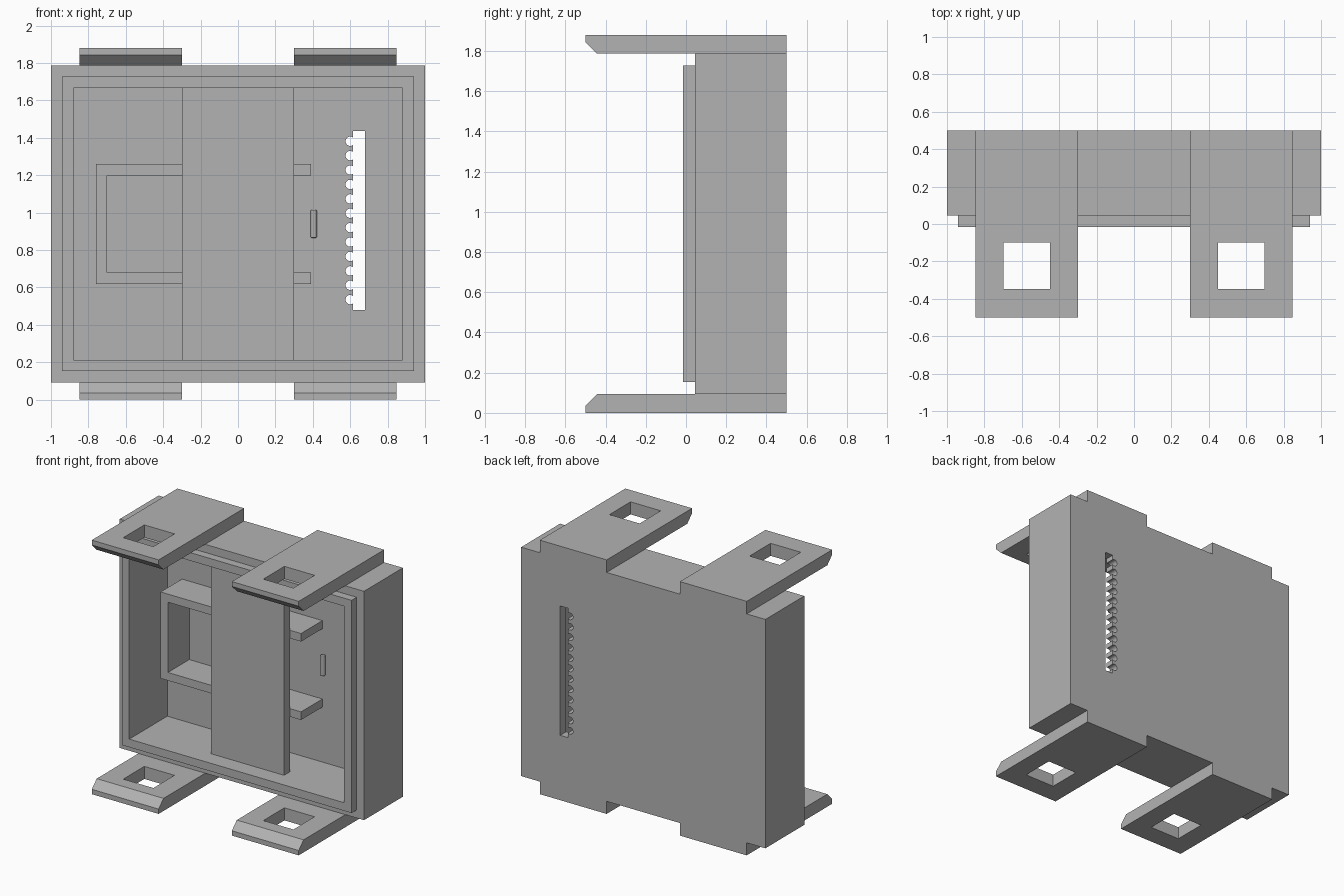
import bpy, bmesh
from mathutils import Matrix

if "Cube" in bpy.data.objects:
    bpy.data.objects.remove(bpy.data.objects["Cube"], do_unlink=True)

grey = bpy.data.materials.new("plain grey")
grey.use_nodes = True
tone = (0.45, 0.45, 0.45, 1)
grey.diffuse_color = tone
grey.node_tree.nodes["Principled BSDF"].inputs["Base Color"].default_value = tone


def finish(name, bm):
    bmesh.ops.recalc_face_normals(bm, faces=bm.faces)
    mesh = bpy.data.meshes.new(name)
    bm.to_mesh(mesh)
    bm.free()
    mesh.materials.append(grey)
    obj = bpy.data.objects.new(name, mesh)
    bpy.context.collection.objects.link(obj)
    return obj


def box(name, x, y, z):
    bm = bmesh.new()
    bmesh.ops.create_cube(bm, size=1)
    for v in bm.verts:
        v.co = [r[0] if c < 0 else r[1] for c, r in zip(v.co, (x, y, z))]
    return finish(name, bm)


def prism(name, points, axis, low, high):
    """Extrude a closed 2D profile along the given axis (0 = x, 1 = y)."""
    bm = bmesh.new()
    def place(p, t):
        co = list(p)
        co.insert(axis, t)
        return co
    face = bm.faces.new([bm.verts.new(place(p, low)) for p in points])
    moved = bmesh.ops.extrude_face_region(bm, geom=[face])["geom"]
    for v in moved:
        if isinstance(v, bmesh.types.BMVert):
            v.co[axis] = high
    return finish(name, bm)


def cylinder(name, centre, radius, depth, axis, sides=24):
    bm = bmesh.new()
    turn = Matrix.Rotation(1.570796, 4, "X") if axis == "Y" else Matrix()
    bmesh.ops.create_cone(bm, cap_ends=True, segments=sides, radius1=radius, radius2=radius,
                          depth=depth, matrix=Matrix.Translation(centre) @ turn)
    return finish(name, bm)


def combine(target, tool, operation):
    mod = target.modifiers.new("cut", "BOOLEAN")
    mod.operation, mod.solver, mod.object = operation, "EXACT", tool
    bpy.context.view_layer.objects.active = target
    bpy.ops.object.modifier_apply(modifier=mod.name)
    bpy.data.objects.remove(tool, do_unlink=True)


FLOOR = 0.43
BOTTOM, TOP = 0.093, 1.787

# Open housing with a stepped rim
housing = box("housing", (-1, 1), (0.045, 0.5), (BOTTOM, TOP))
combine(housing, box("rim", (-0.94, 0.94), (-0.015, 0.2), (0.153, 1.727)), "UNION")
combine(housing, box("cavity", (-0.88, 0.88), (-0.2, FLOOR), (0.213, 1.667)), "DIFFERENCE")

# Connector slot in the back wall with a scalloped edge
slot = box("slot", (0.615, 0.68), (0.3, 0.6), (0.48, 1.437))
for i in range(12):
    hole = cylinder("scallop", (0.6, 0.45, 0.535 + i * 0.077), 0.025, 0.28, "Y")
    combine(slot, hole, "UNION")
combine(housing, slot, "DIFFERENCE")

# Vertical cover strip across the opening
box("cover_strip", (-0.3, 0.3), (0.11, 0.18), (0.213, 1.667))

# C-shaped bracket standing on the cavity floor
prism("bracket", [(0.39, 0.62), (-0.76, 0.62), (-0.76, 1.26), (0.39, 1.26),
                  (0.39, 1.2), (-0.7, 1.2), (-0.7, 0.68), (0.39, 0.68)], 1, 0.18, FLOOR + 0.01)

# Small upright pin on the cavity floor
pin = cylinder("pin", (0.405, FLOOR - 0.015, 0.94), 0.017, 0.15, "Z", 16)
bevel = pin.modifiers.new("rounded_ends", "BEVEL")
bevel.width, bevel.segments, bevel.limit_method = 0.006, 2, "ANGLE"

# Four mounting tabs with chamfered tips and square holes
for side, sx in (("left", 1), ("right", -1)):
    for level, outer, inner, tip in (("lower", 0, BOTTOM, 0.036), ("upper", 1.88, TOP, 1.844)):
        profile = [(0.5, outer), (-0.5, outer), (-0.5, tip), (-0.443, inner), (0.5, inner)]
        tab = prism(f"{level}_{side}_tab", profile, 0, *sorted((sx * 0.3, sx * 0.847)))
        window = box("window", sorted((sx * 0.45, sx * 0.697)), (-0.347, -0.1),
                     (outer - 0.2, outer + 0.2))
        combine(tab, window, "DIFFERENCE")
